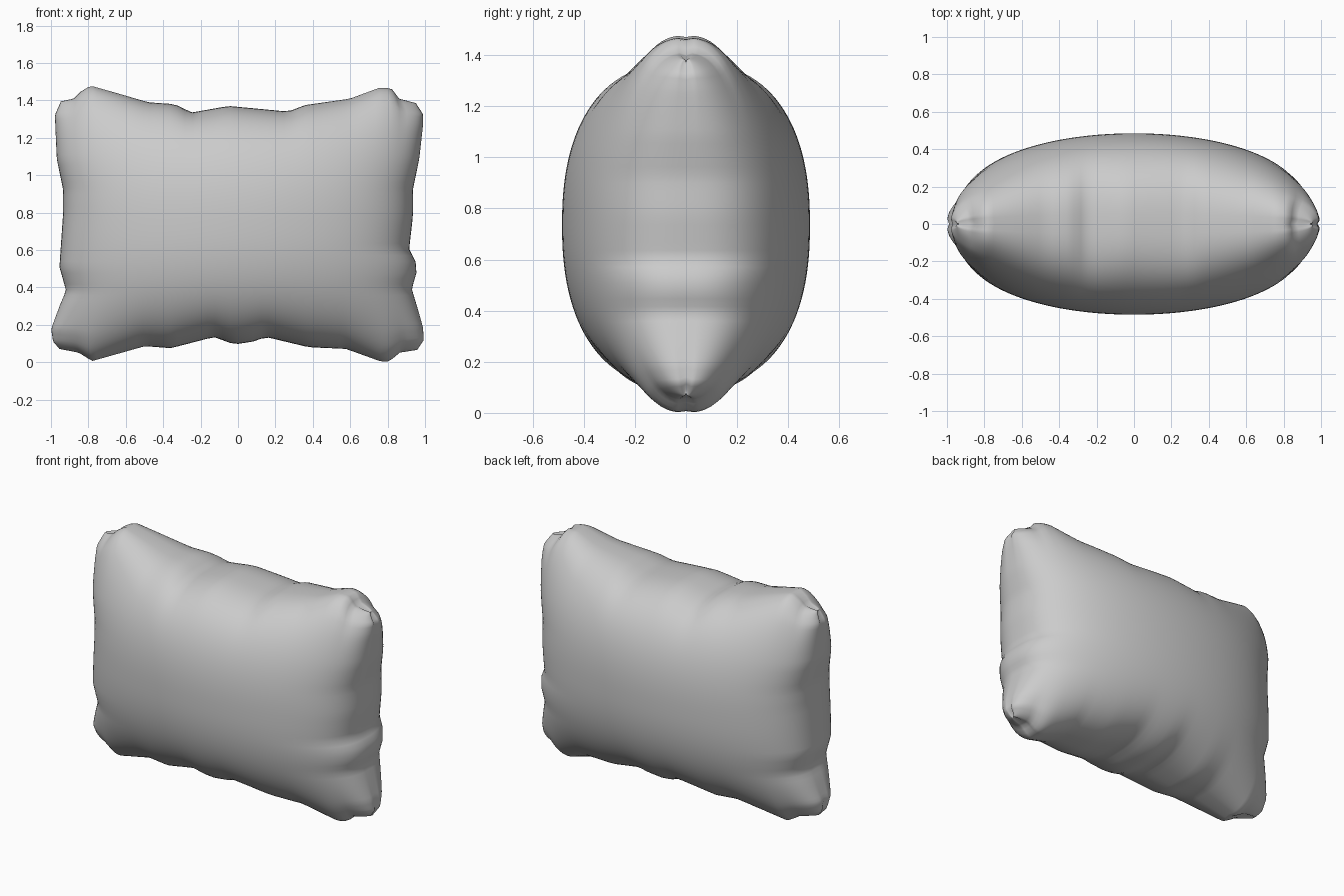
import bpy, bmesh, math

if "Cube" in bpy.data.objects:
    bpy.data.objects.remove(bpy.data.objects["Cube"])

# Seam outline of the pillow: (position along edge, seam coordinate)
TOP = [(-.95, 1.395), (-.88, 1.41), (-.84, 1.45), (-.79, 1.48), (-.65, 1.44), (-.48, 1.39),
       (-.34, 1.38), (-.25, 1.335), (-.05, 1.37), (.27, 1.34), (.36, 1.375), (.6, 1.41),
       (.76, 1.47), (.82, 1.465), (.86, 1.41), (.95, 1.385)]
BOTTOM = [(-.95, .07), (-.85, .05), (-.78, .005), (-.5, .085), (-.36, .075), (-.13, .135),
          (-.02, .095), (.08, .11), (.15, .135), (.38, .08), (.58, .07), (.77, .0),
          (.81, .005), (.86, .05), (.95, .065)]
RIGHT = [(.07, .955), (.12, .995), (.18, .99), (.28, .96), (.38, .93), (.47, .955), (.53, .95),
         (.6, .915), (.78, .935), (.93, .935), (1.1, .97), (1.28, .99), (1.34, .99), (1.39, .955)]
LEFT = [(.07, -.95), (.11, -.99), (.17, -1.0), (.3, -.95), (.37, -.92), (.5, -.955),
        (.8, -.935), (.93, -.935), (1.1, -.97), (1.33, -.98), (1.39, -.95)]
MID, DEPTH = .735, .485
NU, NV = 72, 60


def lookup(table, t):
    t = min(max(t, table[0][0]), table[-1][0])
    for (a, p), (b, q) in zip(table, table[1:]):
        if t <= b:
            return p + (q - p) * (t - a) / (b - a)
    return table[-1][1]


def surface(i, j, side):
    u = math.sin(math.pi * (i / NU - .5))
    v = math.sin(math.pi * (j / NV - .5))
    ex = abs(lookup(RIGHT if u > 0 else LEFT, MID + .66 * v))
    ez = abs(lookup(TOP if v > 0 else BOTTOM, .95 * u) - MID)
    # Seam ripples fade out towards the smooth middle of each face
    x = u * (.945 + (ex - .945) * u ** 4)
    z = MID + v * (.635 + (ez - .635) * v ** 4)
    y = DEPTH * max(0, 1 - u * u) ** .385 * max(0, 1 - abs(v) ** 2.3) ** .39
    # Seam is tucked in slightly near the corners
    if i in (0, NU) or j in (0, NV):
        tuck = 1 - .018 * (u * v) ** 4
        x, z = x * tuck, MID + (z - MID) * tuck
        y = 0
    return x, side * y, z


# Pillow: two inflated panels sharing one seam
bm = bmesh.new()
seam = {}
for side in (-1, 1):
    grid = {}
    for i in range(NU + 1):
        for j in range(NV + 1):
            edge = i in (0, NU) or j in (0, NV)
            if edge and (i, j) in seam:
                grid[i, j] = seam[i, j]
                continue
            grid[i, j] = bm.verts.new(surface(i, j, side))
            if edge:
                seam[i, j] = grid[i, j]
    for i in range(NU):
        for j in range(NV):
            f = [grid[i, j], grid[i + 1, j], grid[i + 1, j + 1], grid[i, j + 1]]
            bm.faces.new(f if side < 0 else f[::-1])
bmesh.ops.recalc_face_normals(bm, faces=bm.faces)
mesh = bpy.data.meshes.new("pillow")
bm.to_mesh(mesh)
bm.free()
for p in mesh.polygons:
    p.use_smooth = True
pillow = bpy.data.objects.new("pillow", mesh)
bpy.context.collection.objects.link(pillow)
